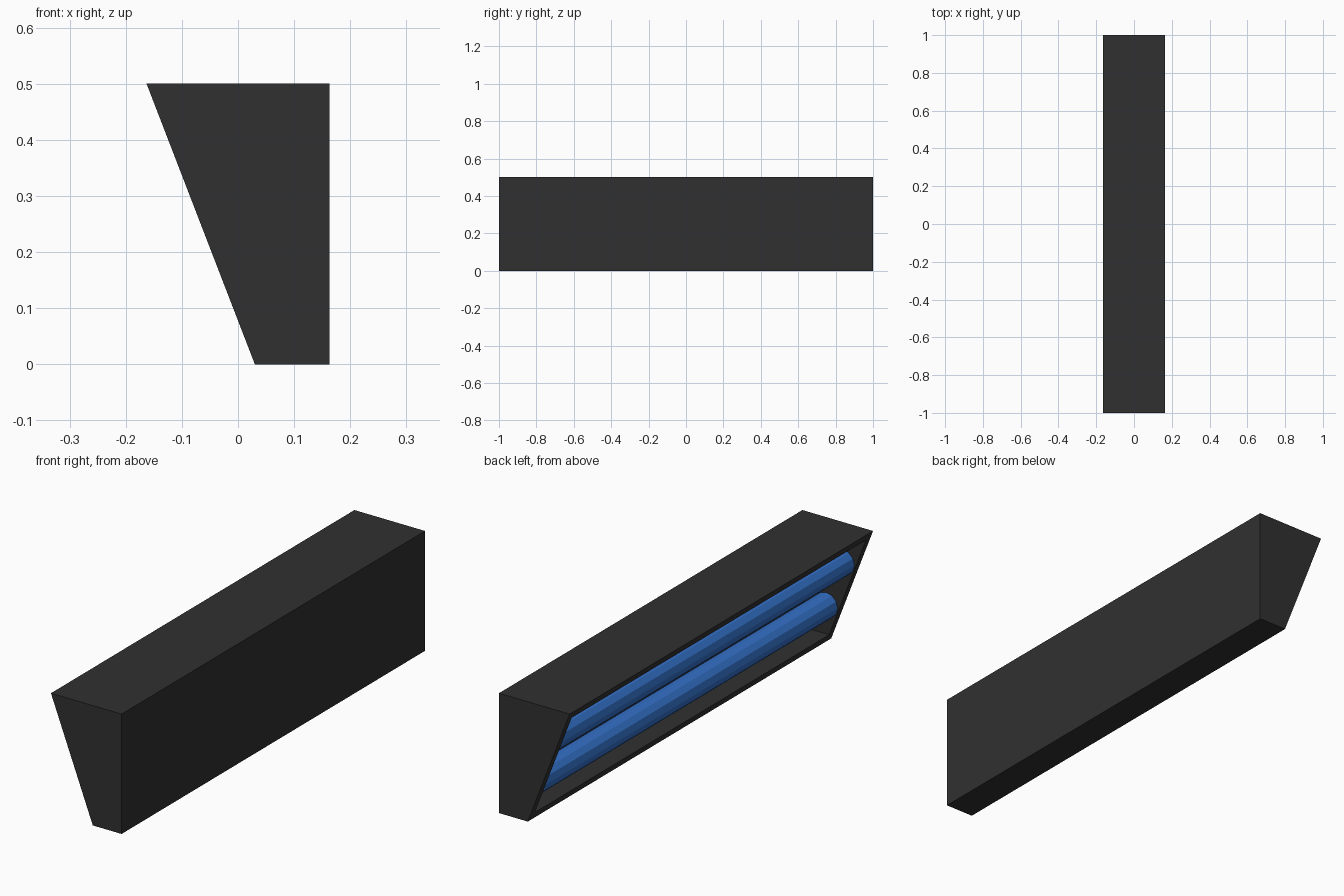
import bpy, bmesh, math
from mathutils import Matrix

if "Cube" in bpy.data.objects:
    bpy.data.objects.remove(bpy.data.objects["Cube"])


def material(name, color):
    m = bpy.data.materials.new(name)
    m.diffuse_color = (*color, 1)
    m.use_nodes = True
    m.node_tree.nodes["Principled BSDF"].inputs["Base Color"].default_value = m.diffuse_color
    return m


def add_object(name, bm, mat):
    bmesh.ops.recalc_face_normals(bm, faces=bm.faces)
    me = bpy.data.meshes.new(name)
    bm.to_mesh(me)
    bm.free()
    me.materials.append(mat)
    ob = bpy.data.objects.new(name, me)
    bpy.context.collection.objects.link(ob)
    return ob


charcoal = material("charcoal", (0.0295, 0.0295, 0.0295))
blue = material("blue", (0.033, 0.16, 0.57))

HEIGHT, HALF_LEN, BACK, WALL = 0.5, 1.0, 0.163, 0.03


def slant_x(z):
    # x of the sloping open side at a given height
    return 0.03 - 0.193 * z / HEIGHT


def profile(bm, inset, y):
    lo, hi, back = inset, HEIGHT - inset, BACK - inset
    pts = [(slant_x(hi), hi), (back, hi), (back, lo), (slant_x(lo), lo)]
    return [bm.verts.new((x, y, z)) for x, z in pts]


# Housing: hollow trough, open on the sloping side
bm = bmesh.new()
shells = []
for inset in (0, WALL):
    a = profile(bm, inset, -(HALF_LEN - inset))
    b = profile(bm, inset, HALF_LEN - inset)
    bm.faces.new(a)
    bm.faces.new(b)
    for i in range(3):
        bm.faces.new((a[i], a[i + 1], b[i + 1], b[i]))
    shells.append((a[0], a[3], b[3], b[0]))
# Rim joining outer and inner shells
outer, inner = shells
for i in range(4):
    j = (i + 1) % 4
    bm.faces.new((outer[i], outer[j], inner[j], inner[i]))
add_object("housing", bm, charcoal)

# Two faceted tubes running the length of the housing
for name, z in (("lower_tube", 0.15), ("upper_tube", 0.35)):
    bm = bmesh.new()
    bmesh.ops.create_cone(bm, cap_ends=True, segments=12, radius1=0.053, radius2=0.053,
                          depth=2 * (HALF_LEN - WALL),
                          matrix=Matrix.Rotation(math.pi / 2, 4, 'X'))
    ob = add_object(name, bm, blue)
    ob.location = (slant_x(z) + 0.06, 0, z)
